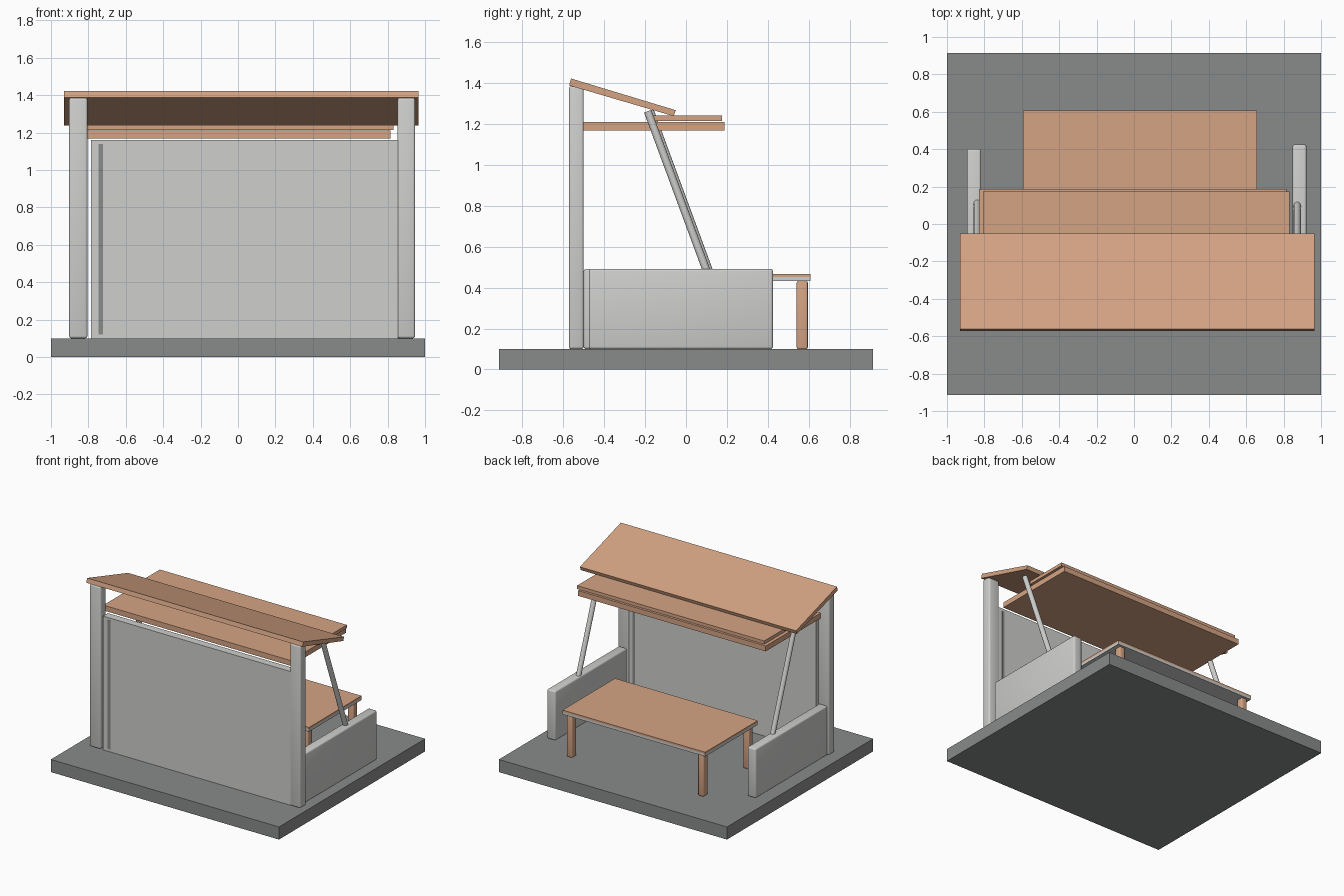
import bpy, bmesh, math
from mathutils import Vector

if "Cube" in bpy.data.objects:
    bpy.data.objects.remove(bpy.data.objects["Cube"])


def material(name, rgb):
    m = bpy.data.materials.new(name)
    m.diffuse_color = (*rgb, 1)
    m.use_nodes = True
    m.node_tree.nodes["Principled BSDF"].inputs["Base Color"].default_value = m.diffuse_color
    return m


WOOD = material("warm wood", (0.66, 0.37, 0.23))
PALE = material("pale concrete", (0.62, 0.62, 0.61))
GREY = material("dark paving", (0.25, 0.26, 0.255))


def finish(bm, name, mat, bevel=0.0):
    mesh = bpy.data.meshes.new(name)
    bm.to_mesh(mesh)
    bm.free()
    ob = bpy.data.objects.new(name, mesh)
    bpy.context.collection.objects.link(ob)
    mesh.materials.append(mat)
    if bevel:
        mod = ob.modifiers.new("soft edges", 'BEVEL')
        mod.width = bevel
        mod.segments = 3
        for p in mesh.polygons:
            p.use_smooth = True
    return ob


def box(name, x, y, z, mat, bevel=0.0):
    """Box given by its min/max on each axis."""
    bm = bmesh.new()
    bmesh.ops.create_cube(bm, size=1)
    for v in bm.verts:
        v.co = [(a + b) / 2 + c * (b - a) for c, (a, b) in zip(v.co, (x, y, z))]
    return finish(bm, name, mat, bevel)


def slab(name, x, profile, mat):
    """Side profile (y, z) extruded along x."""
    bm = bmesh.new()
    face = bm.faces.new([bm.verts.new((x[0], *p)) for p in profile])
    ext = bmesh.ops.extrude_face_region(bm, geom=[face])
    verts = [g for g in ext["geom"] if isinstance(g, bmesh.types.BMVert)]
    bmesh.ops.translate(bm, verts=verts, vec=(x[1] - x[0], 0, 0))
    bmesh.ops.recalc_face_normals(bm, faces=bm.faces)
    return finish(bm, name, mat)


def rod(name, a, b, r, mat):
    """Round bar between two points."""
    a, b = Vector(a), Vector(b)
    bm = bmesh.new()
    bmesh.ops.create_cone(bm, cap_ends=True, segments=20, radius1=r, radius2=r,
                          depth=(b - a).length)
    bmesh.ops.rotate(bm, verts=bm.verts,
                     matrix=(b - a).to_track_quat('Z', 'Y').to_matrix())
    bmesh.ops.translate(bm, verts=bm.verts, vec=(a + b) / 2)
    for f in bm.faces:
        f.smooth = len(f.verts) == 4
    return finish(bm, name, mat)


# Ground slab
box("base", (-1, 1), (-0.915, 0.915), (0, 0.1), GREY)

# Front panel with its narrow dark seams
box("front_panel", (-0.787, 0.855), (-0.566, -0.505), (0.1, 1.16), PALE)
box("front_seam", (-0.745, -0.722), (-0.568, -0.566), (0.12, 1.14), GREY)
box("back_seam", (0.80, 0.822), (-0.505, -0.503), (0.12, 1.14), GREY)

# Posts, low side walls and leaning struts, one set per side
for side, px, wx, wy, sx, dy in (
        ("left", (-0.903, -0.805), (-0.893, -0.818), (-0.50, 0.402), -0.838, 0.012),
        ("right", (0.853, 0.947), (0.848, 0.922), (-0.475, 0.425), 0.873, 0.0)):
    box(side + "_post", px, (-0.572, -0.5), (0.1, 1.385), PALE, 0.012)
    box(side + "_wall", wx, wy, (0.1, 0.492), PALE, 0.012)
    rod(side + "_strut", (sx, -0.187 + dy, 1.262), (sx, 0.107 + dy, 0.465), 0.019, PALE)

# Sloping top roof and the two flat boards below
slab("top_roof", (-0.93, 0.965),
     [(-0.571, 1.388), (-0.06, 1.238), (-0.05, 1.267), (-0.562, 1.422)], WOOD)
box("lower_roof_board", (-0.83, 0.815), (-0.50, 0.187), (1.168, 1.210), WOOD)
box("upper_roof_board", (-0.808, 0.832), (-0.18, 0.175), (1.214, 1.240), WOOD)

# Table: wooden top on a pale slab, four square legs
tx, ty = (-0.594, 0.657), (-0.05, 0.608)
box("table_top", tx, ty, (0.452, 0.466), WOOD)
box("table_underside", tx, ty, (0.432, 0.452), PALE)
for i, x in enumerate((-0.545, 0.607)):
    for j, y in enumerate((0.0, 0.568)):
        box(f"table_leg_{i}{j}", (x - 0.025, x + 0.025), (y - 0.027, y + 0.027),
            (0.1, 0.432), WOOD, 0.008)
